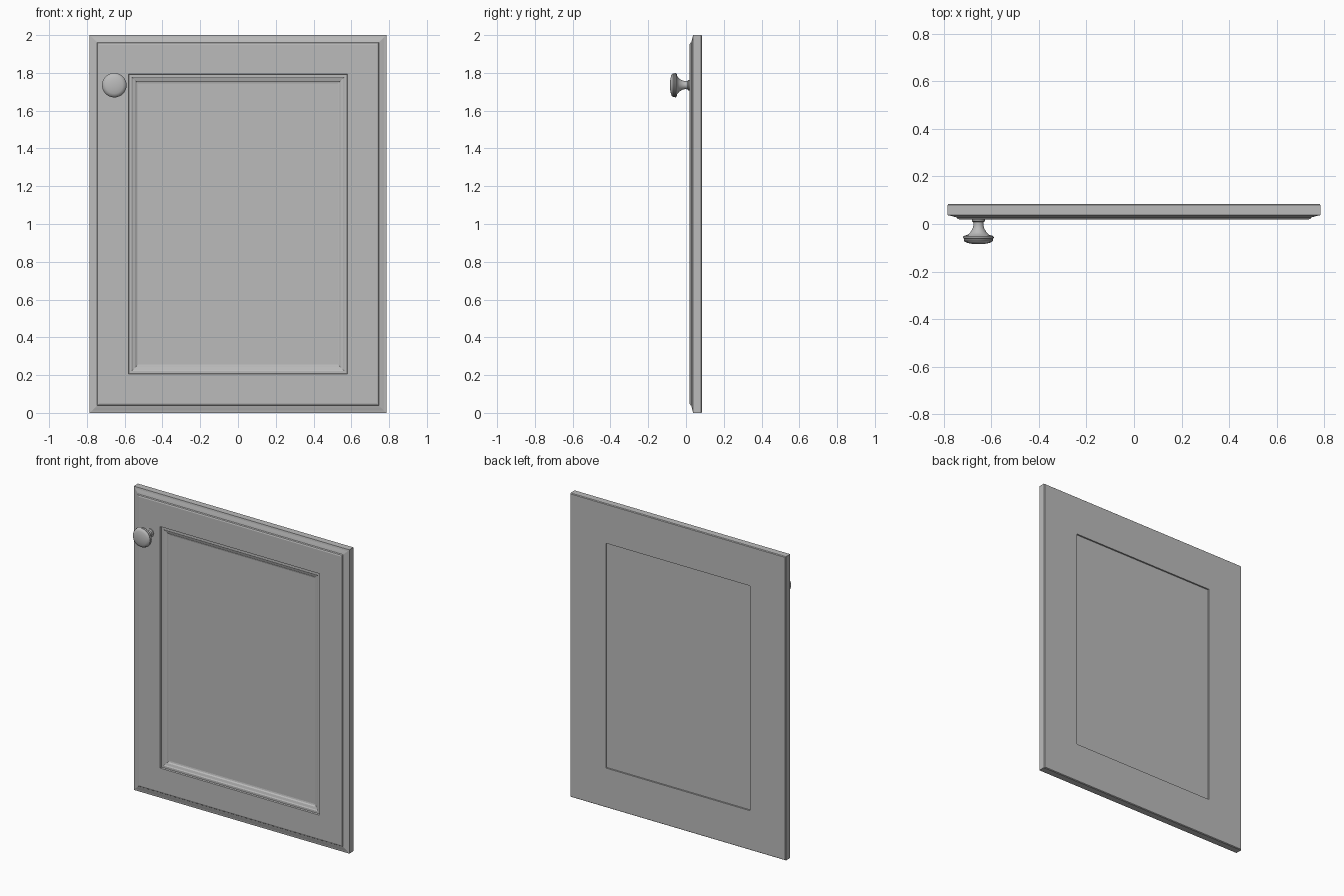
import bpy, bmesh, math

cube = bpy.data.objects.get("Cube")
if cube:
    bpy.data.objects.remove(cube)

HALF_W, HALF_H, MID_Z = 0.785, 1.0, 1.0

paint = bpy.data.materials.new("plain_grey")
paint.use_nodes = True
GREY = (0.5, 0.5, 0.5, 1)
paint.diffuse_color = GREY
paint.node_tree.nodes["Principled BSDF"].inputs["Base Color"].default_value = GREY


def finish(name, bm):
    bmesh.ops.recalc_face_normals(bm, faces=bm.faces)
    mesh = bpy.data.meshes.new(name)
    bm.to_mesh(mesh)
    bm.free()
    mesh.materials.append(paint)
    obj = bpy.data.objects.new(name, mesh)
    bpy.context.collection.objects.link(obj)
    return obj


def mitred_frame(name, profile):
    """Sweep a closed (inset, y) profile around the door rectangle."""
    bm = bmesh.new()
    rings = []
    for inset, y in profile:
        w, h = HALF_W - inset, HALF_H - inset
        rings.append([bm.verts.new((sx * w, y, MID_Z + sz * h))
                      for sx, sz in ((-1, -1), (1, -1), (1, 1), (-1, 1))])
    for a, b in zip(rings, rings[1:] + rings[:1]):
        for i in range(4):
            j = (i + 1) % 4
            bm.faces.new((a[i], a[j], b[j], b[i]))
    return finish(name, bm)


def lathe(name, profile, x, z, steps=32):
    """Turn a (radius, y) profile around an axis parallel to y."""
    bm = bmesh.new()
    rings = []
    for r, y in profile:
        rings.append([bm.verts.new((x + r * math.cos(math.tau * i / steps), y,
                                    z + r * math.sin(math.tau * i / steps)))
                      for i in range(steps)])
    for a, b in zip(rings, rings[1:]):
        for i in range(steps):
            j = (i + 1) % steps
            bm.faces.new((a[i], a[j], b[j], b[i]))
    bm.faces.new(rings[0])
    bm.faces.new(rings[-1])
    return finish(name, bm)


# Frame: moulded outer edge, flat face, stepped inner moulding, plain back
mitred_frame("door_frame", [
    (0.0, 0.08), (0.0, 0.037), (0.012, 0.035), (0.026, 0.031), (0.038, 0.028),
    (0.042, 0.022), (0.05, 0.019),
    (0.205, 0.019), (0.208, 0.028), (0.222, 0.028), (0.228, 0.032),
    (0.242, 0.036), (0.248, 0.042), (0.26, 0.045),
    (0.26, 0.085), (0.004, 0.085)])

# Flat centre panel, slightly recessed at the back
bm = bmesh.new()
bmesh.ops.create_cube(bm, size=1)
for v in bm.verts:
    v.co = (v.co.x * 2 * (HALF_W - 0.25), 0.0595 + v.co.y * 0.031,
            MID_Z + v.co.z * 2 * (HALF_H - 0.25))
finish("centre_panel", bm)

# Turned knob with collar, flared neck and domed head
knob = lathe("knob", [
    (0.028, 0.022), (0.028, 0.012), (0.022, 0.008), (0.021, -0.005),
    (0.025, -0.02), (0.034, -0.035), (0.046, -0.046), (0.058, -0.049),
    (0.064, -0.053), (0.065, -0.058), (0.061, -0.063), (0.062, -0.068),
    (0.058, -0.075), (0.045, -0.08), (0.025, -0.084), (0.006, -0.085)],
    -0.655, 1.735)
bpy.context.view_layer.objects.active = knob
knob.select_set(True)
bpy.ops.object.shade_smooth_by_angle(angle=math.radians(40))
